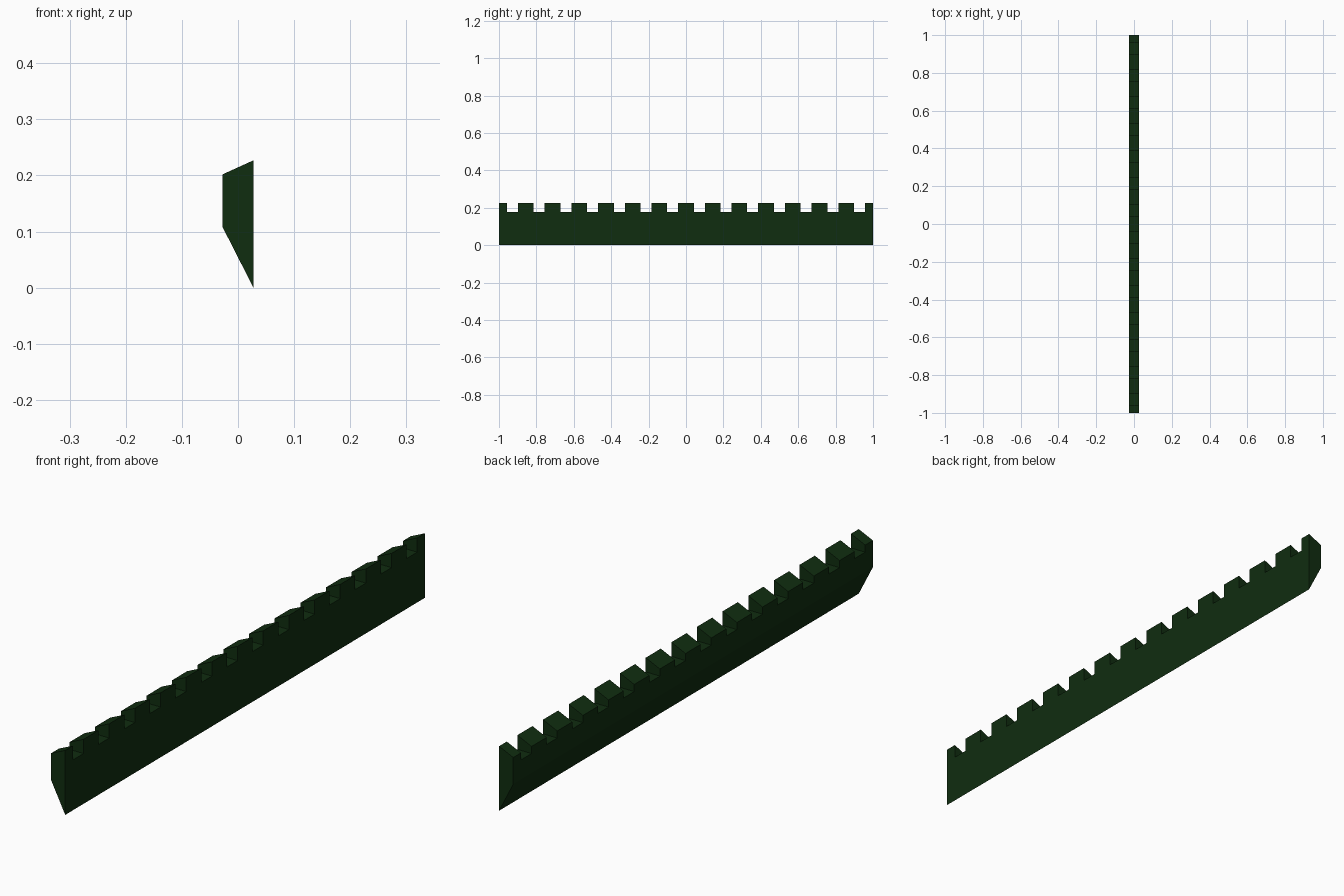
import bpy
import bmesh

if "Cube" in bpy.data.objects:
    bpy.data.objects.remove(bpy.data.objects["Cube"])

HALF_WIDTH = 0.0275
NOTCHES = 14
PITCH = 0.1427
NOTCH_WIDTH = 0.059
NOTCH_FLOOR = 0.177

green = bpy.data.materials.new("dark_green")
green.use_nodes = True
color = (0.005, 0.026, 0.005, 1)
green.diffuse_color = color
green.node_tree.nodes["Principled BSDF"].inputs["Base Color"].default_value = color


def add_prism(bm, profile, y0, y1):
    """Extrude an (x, z) profile along y from y0 to y1."""
    face = bm.faces.new([bm.verts.new((x, y0, z)) for x, z in profile])
    result = bmesh.ops.extrude_face_region(bm, geom=[face])
    verts = [v for v in result["geom"] if isinstance(v, bmesh.types.BMVert)]
    bmesh.ops.translate(bm, verts=verts, vec=(0, y1 - y0, 0))


def make_object(name, bm):
    bmesh.ops.recalc_face_normals(bm, faces=bm.faces[:])
    mesh = bpy.data.meshes.new(name)
    bm.to_mesh(mesh)
    bm.free()
    mesh.materials.append(green)
    obj = bpy.data.objects.new(name, mesh)
    bpy.context.collection.objects.link(obj)
    return obj


# Long wall: flat outer side, sloped top, slanted underside
bm = bmesh.new()
w = HALF_WIDTH
add_prism(bm, [(w, 0), (w, 0.227), (-w, 0.202), (-w, 0.108)], -1, 1)
wall = make_object("battlement_wall", bm)

# Evenly spaced flat-bottomed notches between the merlons
bm = bmesh.new()
box = [(-0.1, NOTCH_FLOOR), (0.1, NOTCH_FLOOR), (0.1, 0.4), (-0.1, 0.4)]
for i in range(NOTCHES):
    y = (i - (NOTCHES - 1) / 2) * PITCH
    add_prism(bm, box, y - NOTCH_WIDTH / 2, y + NOTCH_WIDTH / 2)
cutter = make_object("notch_cutter", bm)
cutter.hide_render = True

# Cut the notches, then discard the helper
cut = wall.modifiers.new("notches", "BOOLEAN")
cut.operation = "DIFFERENCE"
cut.solver = "EXACT"
cut.object = cutter
bpy.context.view_layer.objects.active = wall
wall.select_set(True)
bpy.ops.object.modifier_apply(modifier=cut.name)
bpy.data.objects.remove(cutter)
